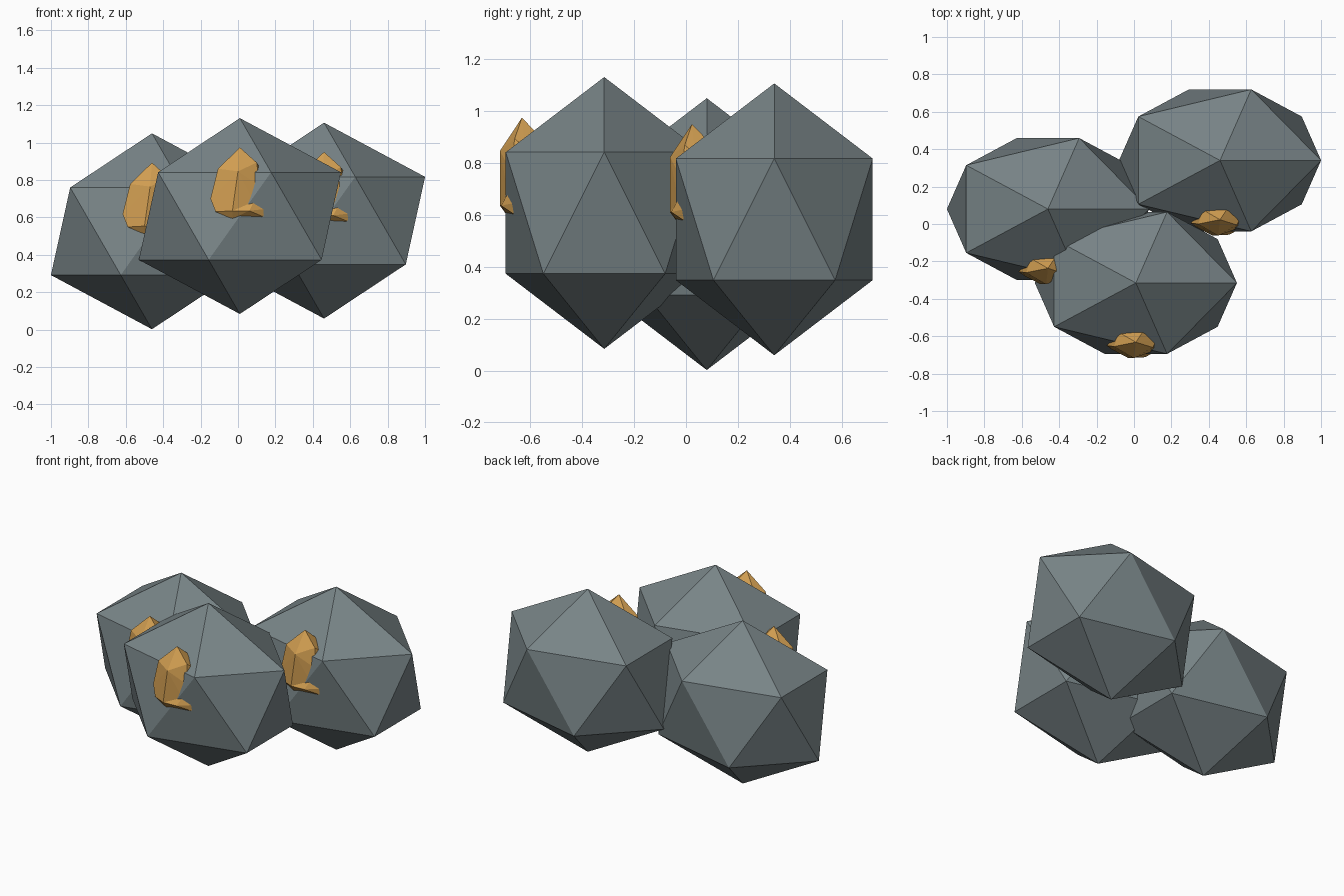
import bpy, bmesh
from mathutils import Vector

if "Cube" in bpy.data.objects:
    bpy.data.objects.remove(bpy.data.objects["Cube"])


def material(name, rgb):
    m = bpy.data.materials.new(name)
    m.diffuse_color = (*rgb, 1)
    m.use_nodes = True
    m.node_tree.nodes["Principled BSDF"].inputs["Base Color"].default_value = m.diffuse_color
    return m


STONE = material("slate_grey", (0.188, 0.231, 0.242))
GOLD = material("gold_ore", (0.658, 0.352, 0.085))


def finish(bm, name, loc, mat):
    me = bpy.data.meshes.new(name)
    bm.to_mesh(me)
    bm.free()
    me.materials.append(mat)
    ob = bpy.data.objects.new(name, me)
    ob.location = loc
    bpy.context.collection.objects.link(ob)


def add_hull(bm, points):
    verts = [bm.verts.new(p) for p in points]
    res = bmesh.ops.convex_hull(bm, input=verts)
    loose = {g for g in res["geom_interior"] + res["geom_unused"]
             if isinstance(g, bmesh.types.BMVert)}
    bmesh.ops.delete(bm, geom=list(loose), context='VERTS')


# nugget: tall upper crystal and a wide foot, sunk into the stone's front
FRONT = Vector((0.01, -0.315, 0.607))
CRYSTAL = [(0.01, -0.632, 0.974), (-0.107, -0.655, 0.86), (0.0, -0.717, 0.846),
           (0.10, -0.66, 0.893), (0.115, -0.675, 0.77), (0.085, -0.685, 0.684),
           (-0.147, -0.65, 0.70), (-0.12, -0.67, 0.63), (-0.03, -0.717, 0.635),
           (-0.08, -0.58, 0.87), (0.045, -0.58, 0.92), (0.12, -0.62, 0.86),
           (0.0, -0.60, 0.62)]
FOOT = [(0.085, -0.685, 0.684), (0.146, -0.665, 0.645), (0.135, -0.665, 0.604),
        (-0.03, -0.685, 0.592), (-0.12, -0.67, 0.63), (-0.03, -0.717, 0.635),
        (0.06, -0.712, 0.635), (0.10, -0.60, 0.62), (-0.08, -0.60, 0.64)]

# three stones, each with the same nugget on its front
for side, loc in (("front", FRONT),
                  ("right", Vector((0.46, 0.34, 0.5825))),
                  ("left", Vector((-0.46, 0.08, 0.5255)))):
    bm = bmesh.new()
    bmesh.ops.create_icosphere(bm, subdivisions=1, radius=1)
    bmesh.ops.scale(bm, vec=(0.604, 0.446, 0.5235), verts=bm.verts)
    finish(bm, side + "_stone", loc, STONE)

    bm = bmesh.new()
    for pts in (CRYSTAL, FOOT):
        add_hull(bm, [Vector(p) - FRONT for p in pts])
    bmesh.ops.recalc_face_normals(bm, faces=bm.faces)
    finish(bm, side + "_nugget", loc, GOLD)
